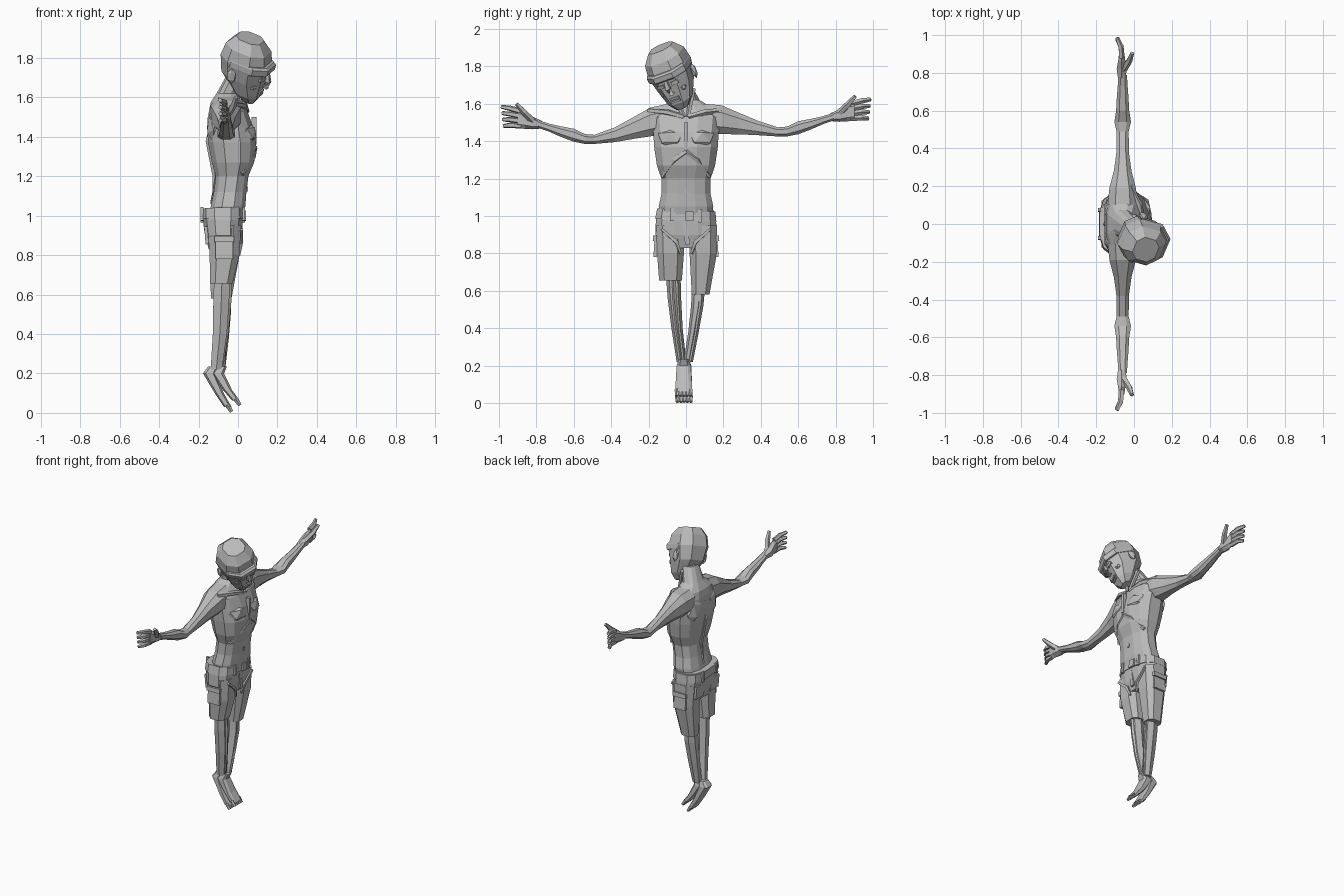
import bpy, bmesh, math
from mathutils import Matrix, Vector

old = bpy.data.objects.get("Cube")
if old:
    bpy.data.objects.remove(old, do_unlink=True)

stone = bpy.data.materials.new("plain_grey")
stone.use_nodes = True
GREY = (0.5, 0.5, 0.5, 1)
stone.diffuse_color = GREY
stone.node_tree.nodes["Principled BSDF"].inputs["Base Color"].default_value = GREY


def finish(name, bm, matrix=None):
    """Turn a bmesh into a flat-shaded object."""
    bmesh.ops.recalc_face_normals(bm, faces=bm.faces)
    mesh = bpy.data.meshes.new(name)
    bm.to_mesh(mesh)
    bm.free()
    mesh.materials.append(stone)
    obj = bpy.data.objects.new(name, mesh)
    bpy.context.collection.objects.link(obj)
    if matrix:
        obj.matrix_world = matrix
    return obj


def skin(name, loops, matrix=None):
    """Bridge successive vertex loops and cap both ends."""
    bm = bmesh.new()
    rows = [[bm.verts.new(p) for p in loop] for loop in loops]
    count = len(rows[0])
    for low, high in zip(rows, rows[1:]):
        for i in range(count):
            j = (i + 1) % count
            bm.faces.new((low[i], low[j], high[j], high[i]))
    bm.faces.new(rows[0])
    bm.faces.new(rows[-1])
    return finish(name, bm, matrix)


def section(sides, a, b, power):
    """Rounded-box outline with half sizes a and b."""
    points = []
    for i in range(sides):
        t = math.tau * (i + 0.5) / sides
        c, s = math.cos(t), math.sin(t)
        points.append((a * math.copysign(abs(c) ** power, c),
                       b * math.copysign(abs(s) ** power, s)))
    return points


def loft(name, rings, sides=8, power=0.8, matrix=None, along_y=False):
    """Rings are (x, y, z, half_x, half_other)."""
    loops = []
    for x, y, z, a, b in rings:
        flat = section(sides, a, b, power)
        loops.append([(x + u, y, z + v) if along_y else (x + u, y + v, z) for u, v in flat])
    return skin(name, loops, matrix)


def tube(name, points, radii, sides=5, matrix=None):
    """Tapering limb through a few points."""
    pts = [Vector(p) for p in points]
    loops = []
    for i, p in enumerate(pts):
        direction = pts[min(i + 1, len(pts) - 1)] - pts[max(i - 1, 0)]
        turn = direction.to_track_quat('Z', 'Y')
        loops.append([p + turn @ Vector((u, v, 0))
                      for u, v in section(sides, radii[i], radii[i], 1)])
    return skin(name, loops, matrix)


def block(name, loc, size, tilt=(0, 0, 0), matrix=None, round_shape=False):
    """Faceted lump or box with full sizes."""
    bm = bmesh.new()
    if round_shape:
        bmesh.ops.create_icosphere(bm, subdivisions=1, radius=0.5)
    else:
        bmesh.ops.create_cube(bm, size=1)
    m = Matrix.Translation(loc)
    for angle, axis in zip(tilt, "XYZ"):
        m = m @ Matrix.Rotation(math.radians(angle), 4, axis)
    bmesh.ops.transform(bm, matrix=m @ Matrix.Diagonal((*size, 1)), verts=bm.verts)
    return finish(name, bm, matrix)


# Torso and neck
loft("torso", [(-.07, 0, .96, .09, .14), (-.05, 0, 1.05, .09, .15),
               (-.04, 0, 1.12, .085, .135), (-.03, 0, 1.2, .085, .135),
               (-.025, 0, 1.27, .11, .16), (-.03, 0, 1.37, .125, .175),
               (-.04, 0, 1.45, .12, .18), (-.05, 0, 1.53, .1, .19),
               (-.06, 0, 1.575, .08, .15), (-.055, 0, 1.62, .055, .075),
               (-.01, -.03, 1.71, .05, .055)], 12)

for side, label in ((1, "left"), (-1, "right")):
    # Chest, ribs, collar bone and back
    block(label + "_pectoral", (.05, side * .08, 1.415), (.09, .16, .12),
          (0, -8, side * 12), round_shape=True)
    tube(label + "_rib_arch", [(.085, 0, 1.345), (.075, side * .06, 1.3), (.02, side * .125, 1.21)],
         (.014, .016, .012))
    tube(label + "_collar_bone", [(.045, side * .012, 1.53), (.03, side * .1, 1.555),
                                  (-.02, side * .2, 1.565)], (.014, .016, .014))
    tube(label + "_neck_tendon", [(.045, side * .01, 1.53), (0, side * .06 - .02, 1.68)], (.012, .014))
    block(label + "_shoulder_blade", (-.125, side * .09, 1.46), (.07, .13, .19),
          (side * 15, 0, side * -10), round_shape=True)

    # Arm, with the right one hanging a little lower
    def sag(y):
        return 0 if side > 0 else -.04 * min(1, max(0, y - .1) / .3)

    arm = [(.1, 1.52, .085, .085), (.19, 1.515, .075, .082), (.28, 1.495, .05, .062),
           (.38, 1.472, .035, .042), (.49, 1.45, .034, .026), (.54, 1.452, .047, .028),
           (.6, 1.472, .037, .037), (.67, 1.492, .033, .03), (.73, 1.512, .028, .023),
           (.79, 1.532, .024, .022)]
    loft(label + "_arm", [(-.06, side * y, z + sag(y), a, b) for y, z, a, b in arm],
         along_y=True)

    # Hand with four fingers and a raised thumb
    drop = sag(1)
    palm = [(.77, 1.528, .022, .02), (.82, 1.538, .03, .034),
            (.86, 1.553, .022, .047), (.9, 1.56, .016, .05)]
    loft(label + "_palm", [(-.065, side * y, z + drop, a, b) for y, z, a, b in palm], 6, along_y=True)
    for i in range(4):
        base, tip = 1.522 + i * .026, 1.522 + i * .034
        tube(f"{label}_finger_{i + 1}", [(-.065, side * .88, base + drop),
                                         (-.07, side * .94, (base + tip) / 2 + .004 + drop),
                                         (-.09, side * (.975 + .004 * i), tip + drop)],
             (.016, .015, .011))
    tube(label + "_thumb", [(-.055, side * .82, 1.55 + drop), (-.025, side * .865, 1.595 + drop),
                            (-.01, side * .905, 1.64 + drop)], (.02, .017, .011))

block("breast_bone", (.082, 0, 1.43), (.025, .02, .14))
block("navel", (.046, 0, 1.135), (.008, .016, .025))
tube("spine", [(-.14, 0, 1.5), (-.15, 0, 1.38), (-.115, 0, 1.2), (-.13, 0, 1.06)],
     (.012, .015, .015, .012))

# Head, bowed forward and tilted to its right
pose = Matrix.Translation((.035, -.075, 1.765))
for angle, axis in ((20, 'X'), (-22, 'Z'), (15, 'Y')):
    pose = pose @ Matrix.Rotation(math.radians(angle), 4, axis)
loft("head", [(.07, 0, -.18, .03, .035), (.05, 0, -.14, .07, .07), (.01, 0, -.06, .115, .1),
              (0, 0, .03, .13, .12), (-.005, 0, .1, .115, .11), (-.01, 0, .15, .07, .07)],
     8, matrix=pose)
loft("brow_band", [(.015, 0, .005, .13, .118), (.019, 0, .012, .132, .12),
                   (.019, 0, .04, .132, .12), (.012, 0, .05, .125, .115)], 8, matrix=pose)
tube("nose", [(.13, 0, .005), (.142, 0, -.04), (.135, 0, -.075)], (.01, .018, .02), 4, pose)
for z, label in ((-.105, "upper"), (-.122, "lower")):
    block(label + "_lip", (.112, 0, z), (.025, .055, .011), matrix=pose)
for side, label in ((1, "left"), (-1, "right")):
    block(label + "_eyelid", (.117, side * .04, -.022), (.02, .04, .018), (0, 0, side * 15), pose)
    block(label + "_cheek", (.085, side * .058, -.07), (.05, .045, .04), (0, 0, 0), pose, True)
    block(label + "_ear", (-.02, side * .112, -.035), (.05, .03, .085), (0, -12, 0), pose, True)

# Shorts: seat, legs, belt and pockets
loft("shorts_seat", [(-.075, 0, .83, .075, .12), (-.075, 0, .9, .095, .168),
                     (-.077, 0, .98, .104, .165), (-.077, 0, 1.03, .1, .152)], 12, .7)
legs = {"left": [(-.07, .088, .95, .09, .082), (-.068, .092, .8, .08, .077),
                 (-.085, .078, .58, .055, .05)],
        "right": [(-.07, -.085, .95, .09, .08), (-.068, -.083, .8, .08, .076),
                  (-.085, -.083, .655, .06, .064)]}
for label, rings in legs.items():
    loft(label + "_shorts_leg", rings, 8, .7)
lean = Matrix.Translation((-.077, 0, 1.005)) @ Matrix.Rotation(math.radians(-3), 4, 'X')
loft("belt", [(0, 0, -.027, .11, .168), (0, 0, .027, .107, .16)], 12, .7, lean)
block("buckle", (.112, .02, -.005), (.012, .045, .05), matrix=lean)
for y in (-.075, .075):
    for x, label in ((.105, "front"), (-.106, "back")):
        block(label + "_belt_loop", (x, y, 0), (.014, .018, .07), matrix=lean)
block("fly_fold", (.018, 0, .91), (.012, .025, .13), (8, 0, 0))
for side, label in ((1, "left"), (-1, "right")):
    block(label + "_side_pocket", (-.07, side * .162, .83), (.09, .018, .1), (side * 4, 0, 0))
    block(label + "_pocket_flap", (-.07, side * .167, .88), (.1, .02, .03), (side * 4, 0, 0))
    block(label + "_back_pocket", (-.16, side * .08, .9), (.016, .09, .09), (0, -5, 0))
    tube(label + "_cloth_fold", [(.018, side * .13, .93), (.014, side * .05, .86),
                                 (.005, side * .03, .8)], (.009, .013, .007), 4)

# Shins meeting at the crossed ankles
shins = {"left": [(-.085, .07, .66, .042, .036), (-.085, .06, .52, .046, .033),
                  (-.09, .04, .38, .04, .028), (-.095, .012, .22, .029, .025)],
         "right": [(-.08, -.07, .72, .045, .04), (-.085, -.062, .56, .045, .036),
                   (-.092, -.048, .4, .04, .03), (-.11, -.024, .22, .032, .026)]}
for label, rings in shins.items():
    loft(label + "_shin", rings, 6)
    tube(label + "_shin_bone", [(x + a - .006, y, z) for x, y, z, a, b in rings],
         (.008, .012, .01, .007), 4)

# Feet pointing down, the left lying over the right
for label, shift, lift, y in (("right", 0, 0, -.01), ("left", .042, .032, -.012)):
    loft(label + "_foot", [(-.125 + shift, y, .235, .028, .028), (-.145 + shift, y, .2, .034, .04),
                           (-.095 + shift, y, .1 + lift / 2, .024, .045),
                           (-.052 + shift, y, .03 + lift, .02, .046)], 8, .6)
    for i in range(5):
        ty = y + (i - 2) * .018
        tube(f"{label}_toe_{i + 1}", [(-.055 + shift, ty, .04 + lift),
                                      (-.032 + shift, ty, .006 + lift)], (.013, .01))
